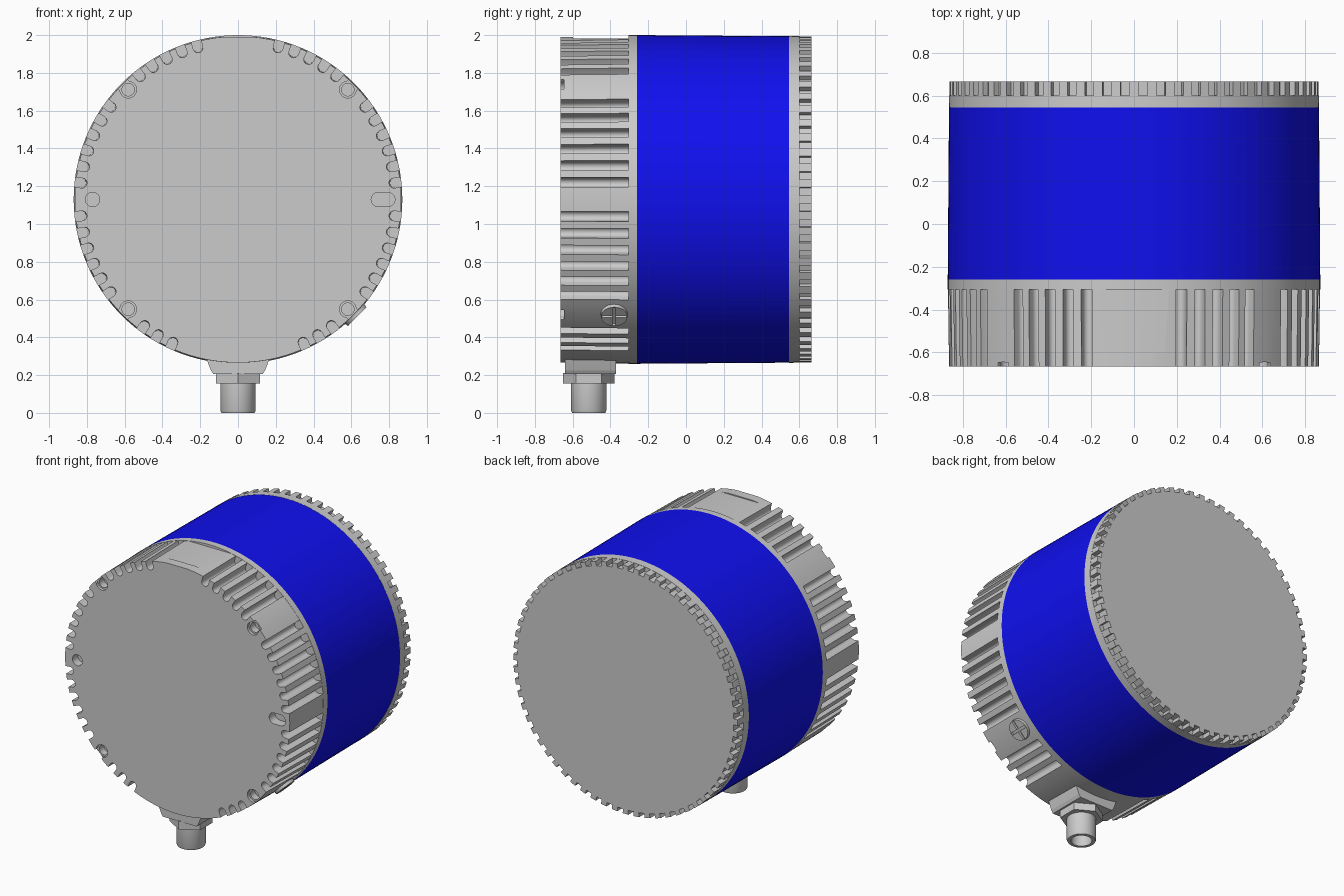
import bpy, bmesh
from math import sin, cos, asin, pi, radians, degrees, sqrt
from mathutils import Matrix, Vector

if "Cube" in bpy.data.objects:
    bpy.data.objects.remove(bpy.data.objects["Cube"])

CZ = 1.13                                   # height of the housing axis
ALONG_Y = Matrix.Rotation(pi / 2, 4, 'X')   # local z -> -y


def finish(name, bm, color=None):
    bmesh.ops.recalc_face_normals(bm, faces=bm.faces)
    me = bpy.data.meshes.new(name)
    bm.to_mesh(me)
    bm.free()
    ob = bpy.data.objects.new(name, me)
    bpy.context.collection.objects.link(ob)
    if color:
        mat = bpy.data.materials.new(name + "_color")
        mat.diffuse_color = color
        mat.use_nodes = True
        mat.node_tree.nodes["Principled BSDF"].inputs["Base Color"].default_value = mat.diffuse_color
        me.materials.append(mat)
    return ob


def smooth(ob, angle=35):
    bpy.ops.object.select_all(action='DESELECT')
    ob.select_set(True)
    bpy.context.view_layer.objects.active = ob
    bpy.ops.object.shade_smooth_by_angle(angle=radians(angle))


def cone(name, mat, r1, r2, depth, seg=128, color=None):
    bm = bmesh.new()
    bmesh.ops.create_cone(bm, cap_ends=True, segments=seg, radius1=r1,
                          radius2=r2, depth=depth, matrix=mat)
    return finish(name, bm, color)


def box(name, mat, size):
    bm = bmesh.new()
    bmesh.ops.create_cube(bm, size=1, matrix=mat @ Matrix.Diagonal((*size, 1)))
    return finish(name, bm)


def prism(name, pts, y0, y1, z=CZ, s0=1.0):
    """Extrude an x-z outline along y; s0 scales the y0 end."""
    bm = bmesh.new()
    a = [bm.verts.new((x * s0, y0, z + h * s0)) for x, h in pts]
    b = [bm.verts.new((x, y1, z + h)) for x, h in pts]
    bm.faces.new(a)
    bm.faces.new(b)
    for i in range(len(pts)):
        j = (i + 1) % len(pts)
        bm.faces.new((a[i], a[j], b[j], b[i]))
    return finish(name, bm)


def lathe(name, profile, y, seg=48):
    """Spin an (r, z) profile around the vertical connector axis."""
    bm = bmesh.new()
    vs = [bm.verts.new((r, y, z)) for r, z in profile]
    es = [bm.edges.new(p) for p in zip(vs, vs[1:])]
    bmesh.ops.spin(bm, geom=vs + es, cent=(0, y, 0), axis=(0, 0, 1),
                   angle=2 * pi, steps=seg, use_duplicate=False)
    bmesh.ops.remove_doubles(bm, verts=bm.verts, dist=1e-5)
    return finish(name, bm)


def outline(R, angles, w, d, rounded):
    """Circle with grooves (half width w, depth d) at the given angles."""
    angles = sorted(a % 360 for a in angles)
    half = degrees(asin(w / R))
    u0, c = sqrt(R * R - w * w), R - d + w
    if rounded:
        inner = [(c - w * cos(t * pi / 8), w * sin(t * pi / 8)) for t in range(-4, 5)]
    else:
        inner = [(R - d, -w), (R - d, w)]
    pts = []
    for i, a in enumerate(angles):
        ca, sa = cos(radians(a)), sin(radians(a))
        pts += [(u * ca - v * sa, u * sa + v * ca)
                for u, v in [(u0, -w)] + inner + [(u0, w)]]
        nxt = angles[i + 1] if i + 1 < len(angles) else angles[0] + 360
        start, end = a + half, nxt - half
        n = max(1, round((end - start) / 2))
        for k in range(1, n):
            t = radians(start + (end - start) * k / n)
            pts.append((R * cos(t), R * sin(t)))
    return pts


def cut(ob, cutters):
    for c in cutters:
        c.hide_render = True
        m = ob.modifiers.new("cut", 'BOOLEAN')
        m.operation, m.solver, m.object = 'DIFFERENCE', 'EXACT', c
        bpy.context.view_layer.objects.active = ob
        bpy.ops.object.modifier_apply(modifier=m.name)
        bpy.data.objects.remove(c)


def radial(a, r, y):
    """Frame whose local z points outward at angle a (degrees)."""
    t = radians(a)
    return (Matrix.Translation((r * cos(t), y, CZ + r * sin(t)))
            @ Matrix.Rotation(pi / 2 - t, 4, 'Y'))


def at(x, y, z):
    return Matrix.Translation((x, y, z))


# finned front base
half_set = [6, 12, 18, 24, 30, 36, 51.5, 57.3, 63.2, 69.2, 75.2,
            -6, -12, -18, -24, -30, -36, -53.5, -59.5, -65.5]
grooves = half_set + [180 - a for a in half_set]
base = prism("finned_base", outline(0.869, grooves, 0.026, 0.06, True),
             -0.665, -0.285, s0=0.994)

# holes, slot and flat panel in the base
cutters = [box("panel_cut", at(0, -0.45, 2.033), (0.5, 0.298, 0.1)),
           box("lip_cut", at(0, -0.6, 2.04), (0.5, 0.3, 0.1)),
           cone("dowel_cut", at(-0.77, -0.665, CZ) @ ALONG_Y, 0.038, 0.038, 0.12, 32)]
for a in (45, 135, 225, 315):
    t = radians(a)
    hole = at(0.822 * cos(t), -0.665, CZ + 0.822 * sin(t)) @ ALONG_Y
    cutters += [cone("screw_recess_cut", hole, 0.044, 0.044, 0.04, 32),
                cone("screw_cut", hole, 0.033, 0.033, 0.14, 24),
                box("recess_mouth_cut", radial(a, 0.87, -0.665), (0.07, 0.036, 0.09))]
slot = [(0.025 * s + 0.038 * cos(t), 0.038 * sin(t))
        for s, o in ((1, -pi / 2), (-1, pi / 2))
        for t in (o + k * pi / 10 for k in range(11))]
cutters.append(prism("slot_cut", [(x + 0.768, h) for x, h in slot], -0.7, -0.6))
cut(base, cutters)
smooth(base)

# plain collar behind the fins
smooth(cone("base_collar", at(0, -0.2825, CZ) @ ALONG_Y, 0.87, 0.87, 0.045))

# blue window band, slightly tapered to the back
smooth(cone("window_band", at(0, 0.1425, CZ) @ ALONG_Y, 0.864, 0.87, 0.805,
            color=(0.005, 0.005, 0.87, 1)))

# back cap: plain ring and notched rim
smooth(cone("cap_ring", at(0, 0.5725, CZ) @ ALONG_Y, 0.864, 0.865, 0.055))
rim = outline(0.863, [i * 360 / 64 + 2.8 for i in range(64)], 0.021, 0.03, False)
smooth(prism("cap_rim", rim, 0.59, 0.665))

# side plug with a cross slot
plug = cone("side_plug", radial(-44.5, 0.855, -0.38), 0.076, 0.07, 0.06, 40)
cut(plug, [box("cross_cut_a", radial(-44.5, 0.885, -0.38), (0.016, 0.13, 0.03)),
           box("cross_cut_b", radial(-44.5, 0.885, -0.38), (0.13, 0.016, 0.03))])
smooth(plug)

# connector: neck, hex nut, hollow barrel
CY = -0.515
neck = [(0.18, 0.32), (0.155, 0.255), (0.143, 0.225), (0.13, 0.205)]
neck += [(-x, z) for x, z in reversed(neck)]
prism("connector_neck", neck, -0.64, -0.37, z=0)
cone("connector_nut", at(0, CY, 0.1825), 0.136, 0.136, 0.055, 6)
smooth(lathe("connector_barrel",
             [(0, 0.1), (0.062, 0.1), (0.066, 0), (0.088, 0), (0.093, 0.012),
              (0.093, 0.17), (0, 0.17)], CY))
